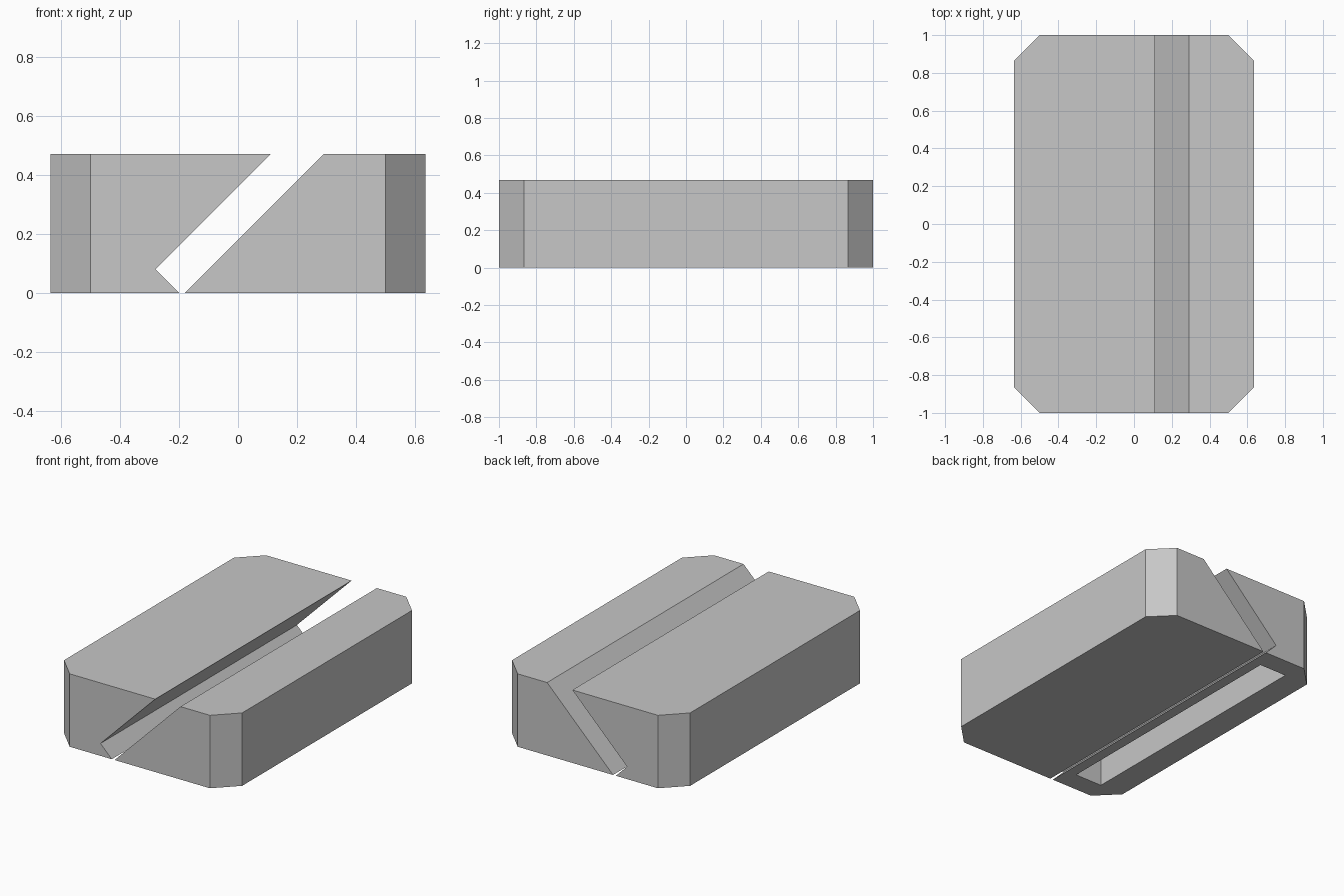
import bpy, bmesh
from mathutils import Vector

cube = bpy.data.objects.get("Cube")
if cube:
    bpy.data.objects.remove(cube, do_unlink=True)

WIDTH, LENGTH, HEIGHT, CHAMFER = 0.635, 1.0, 0.47, 0.135

grey = bpy.data.materials.new("plain grey")
grey.use_nodes = True
colour = (0.57, 0.57, 0.57, 1)
grey.diffuse_color = colour
grey.node_tree.nodes["Principled BSDF"].inputs["Base Color"].default_value = colour


def prism(name, profile, half_length, side=0):
    """Extrude an x-z profile along y; chamfer the upright corners on one side."""
    bm = bmesh.new()
    face = bm.faces.new([bm.verts.new((x, -half_length, z)) for x, z in profile])
    extruded = bmesh.ops.extrude_face_region(bm, geom=[face])["geom"]
    verts = [v for v in extruded if isinstance(v, bmesh.types.BMVert)]
    bmesh.ops.translate(bm, verts=verts, vec=(0, 2 * half_length, 0))
    if side:
        for end in (-1, 1):
            cut = bmesh.ops.bisect_plane(
                bm, geom=bm.verts[:] + bm.edges[:] + bm.faces[:],
                plane_co=Vector((side * WIDTH, end * (LENGTH - CHAMFER), 0)),
                plane_no=Vector((side, end, 0)), clear_outer=True)
            rim = [e for e in cut["geom_cut"] if isinstance(e, bmesh.types.BMEdge)]
            bmesh.ops.holes_fill(bm, edges=rim, sides=0)
    bmesh.ops.recalc_face_normals(bm, faces=bm.faces[:])
    mesh = bpy.data.meshes.new(name)
    bm.to_mesh(mesh)
    bm.free()
    mesh.materials.append(grey)
    obj = bpy.data.objects.new(name, mesh)
    bpy.context.collection.objects.link(obj)
    return obj


# Front wedge that supports the slanted slot
prism("sloped_wedge",
      [(-0.18, 0), (WIDTH, 0), (WIDTH, HEIGHT), (0.29, HEIGHT)], LENGTH, 1)

# Overhanging block on the other side of the slot
block = prism("overhanging_block",
              [(-WIDTH, 0), (-0.2, 0), (-0.28, 0.08), (0.11, HEIGHT), (-WIDTH, HEIGHT)],
              LENGTH, -1)

# Hollow open at the underside, following the slot walls
cutter = prism("hollow_cutter",
               [(-0.465, -0.05), (-0.22, -0.05), (-0.35, 0.08), (-0.03, 0.4), (-0.465, 0.4)],
               LENGTH - CHAMFER)
cutter.hide_render = True
cutter.display_type = 'WIRE'
hollow = block.modifiers.new("hollow", 'BOOLEAN')
hollow.operation = 'DIFFERENCE'
hollow.solver = 'EXACT'
hollow.object = cutter
